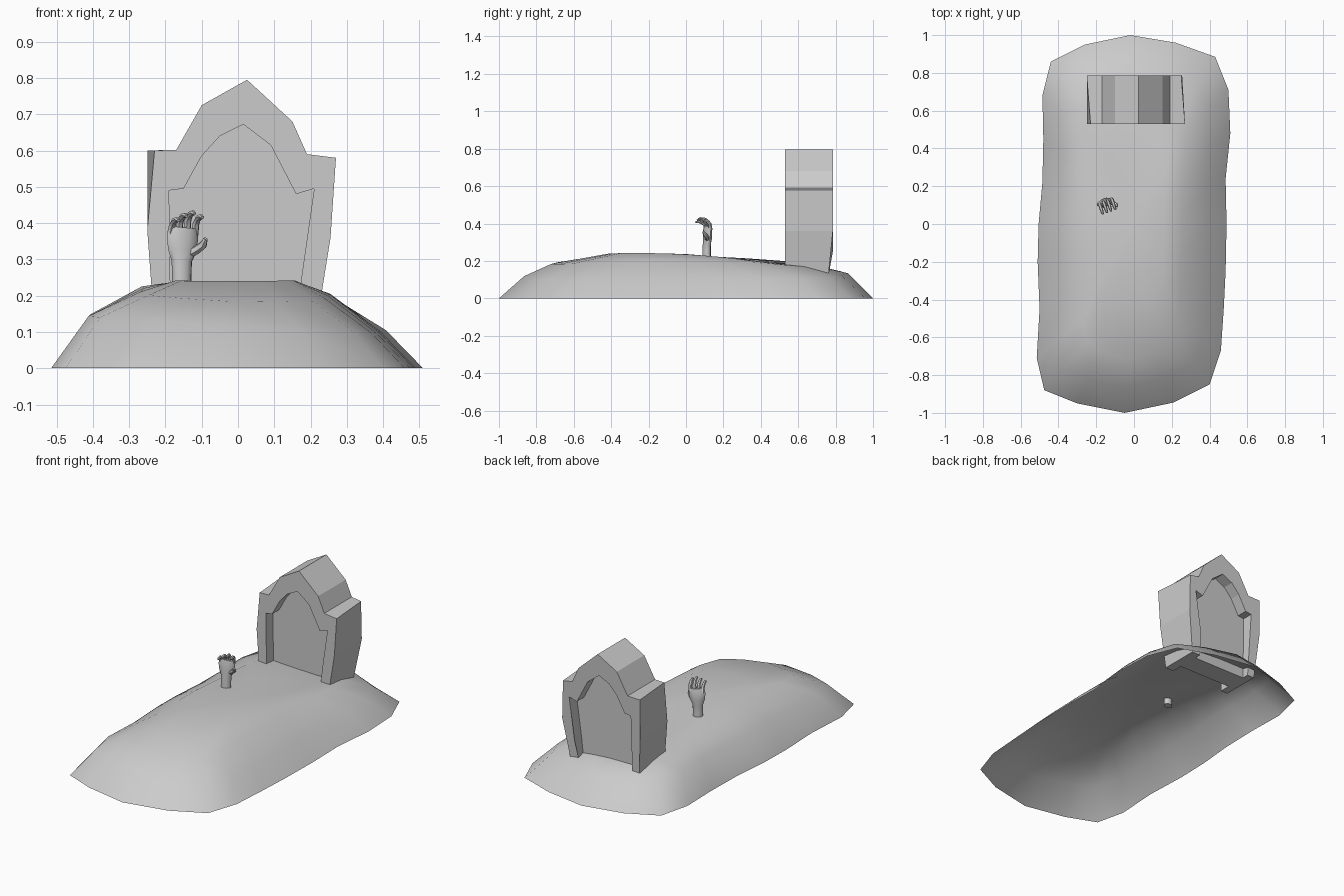
import bpy, bmesh, math
from mathutils import Vector

cube = bpy.data.objects.get("Cube")
if cube:
    bpy.data.objects.remove(cube, do_unlink=True)

# One plain grey for everything
grey = bpy.data.materials.new("plain grey")
grey.use_nodes = True
grey.diffuse_color = (0.6, 0.6, 0.6, 1)
grey.node_tree.nodes["Principled BSDF"].inputs["Base Color"].default_value = (0.6, 0.6, 0.6, 1)


def finish(name, bm, angle=None):
    bmesh.ops.recalc_face_normals(bm, faces=bm.faces)
    mesh = bpy.data.meshes.new(name)
    bm.to_mesh(mesh)
    bm.free()
    mesh.materials.append(grey)
    obj = bpy.data.objects.new(name, mesh)
    bpy.context.collection.objects.link(obj)
    if angle:
        bpy.ops.object.select_all(action='DESELECT')
        obj.select_set(True)
        bpy.context.view_layer.objects.active = obj
        bpy.ops.object.shade_smooth_by_angle(angle=math.radians(angle))
    return obj


def bridge(bm, a, b):
    n = len(a)
    for i in range(n):
        bm.faces.new((a[i], a[(i + 1) % n], b[(i + 1) % n], b[i]))


def prism(bm, profile, front, back):
    """Extrude an x-z outline along y."""
    a = [bm.verts.new((x, front, z)) for x, z in profile]
    b = [bm.verts.new((x, back, z)) for x, z in profile]
    bm.faces.new(a)
    bm.faces.new(b[::-1])
    bridge(bm, a, b)
    return a, b


def limb(name, path, sides=8, turn=0.0):
    """Loft ellipses along a path of (x, y, z, width radius, depth radius)."""
    bm = bmesh.new()
    pts = [Vector(p[:3]) for p in path]
    rings = []
    for i, p in enumerate(path):
        way = (pts[min(i + 1, len(pts) - 1)] - pts[max(i - 1, 0)]).normalized()
        side = Vector((math.cos(turn), math.sin(turn), 0))
        side = (side - way * side.dot(way)).normalized()
        deep = way.cross(side)
        angles = [math.tau * k / sides for k in range(sides)]
        rings.append([bm.verts.new(pts[i] + side * p[3] * math.cos(t) + deep * p[4] * math.sin(t))
                      for t in angles])
    for a, b in zip(rings, rings[1:]):
        bridge(bm, a, b)
    bm.faces.new(rings[0][::-1])
    bm.faces.new(rings[-1])
    return finish(name, bm, 50)


# Earth mound: an open shell of rings shrinking towards the crown
outline = [(-.02, 1), (.22, .96), (.43, .885), (.5, .71), (.51, .48), (.485, .24),
           (.49, 0), (.485, -.25), (.475, -.45), (.46, -.67), (.4, -.85), (.21, -.945),
           (-.05, -1), (-.3, -.95), (-.475, -.88), (-.515, -.71), (-.5, -.45), (-.51, -.2),
           (-.505, 0), (-.485, .22), (-.48, .45), (-.485, .68), (-.44, .86), (-.26, .95)]
levels = [(1, 1, lambda x, y: 0),
          (.8, .865, lambda x, y: .125 - .06 * x + .01 * y),
          (.52, .72, lambda x, y: .215 - .04 * x - .01 * y - .075 * y * y),
          (.33, .41, lambda x, y: .235 - .055 * y - .105 * y * y)]
bm = bmesh.new()
rings = [[bm.verts.new((x * sx, y * sy, height(x * sx, y * sy))) for x, y in outline]
         for sx, sy, height in levels]
for a, b in zip(rings, rings[1:]):
    bridge(bm, a, b)
crown = bm.verts.new((0, 0, .237))
for i, v in enumerate(rings[-1]):
    bm.faces.new((v, rings[-1][(i + 1) % len(outline)], crown))
finish("earth_mound", bm, 60)

# Headstone frame: pointed arch with two leaning legs
outer = [(-.23, .11), (-.25, .38), (-.25, .6), (-.17, .602), (-.1, .725), (.025, .795),
         (.15, .68), (.19, .59), (.27, .58), (.255, .36), (.215, .11)]
inner = [(.16, .11), (.175, .25), (.21, .495), (.16, .48), (.09, .615), (.015, .672),
         (-.05, .64), (-.1, .585), (-.15, .495), (-.19, .49), (-.185, .11)]
bm = bmesh.new()
front, back = prism(bm, outer + inner, .53, .785)
front[2].co.x += .02            # worn corners
back[8].co.x -= .02
for v in back:
    if v.co.z < .2:
        v.co.y -= .025
finish("headstone_frame", bm)

# Recessed panel inside the arch
bm = bmesh.new()
prism(bm, inner, .595, .72)
finish("headstone_panel", bm)

# Hand reaching out of the earth
turn = math.radians(20)
limb("hand_palm", [(-.155, .11, .19, .028, .022), (-.155, .11, .255, .028, .022),
                   (-.155, .112, .295, .03, .021), (-.153, .115, .325, .042, .022),
                   (-.153, .115, .36, .046, .02), (-.15, .115, .388, .04, .014)],
     10, turn)
fingers = [("little", -.186, .402), ("ring", -.164, .414),
           ("middle", -.142, .42), ("index", -.12, .41)]
for name, x, top in fingers:
    y = .118 + (x + .155) * math.tan(turn)
    limb(name + "_finger", [(x, y, .365, .011, .011), (x + .004, y - .003, top - .012, .01, .01),
                            (x + .01, y - .02, top + .003, .009, .009),
                            (x + .018, y - .045, top + .008, .008, .007),
                            (x + .022, y - .056, top + .005, .005, .004)], 6, turn)
limb("thumb", [(-.135, .115, .315, .014, .013), (-.112, .112, .328, .013, .012),
               (-.096, .102, .34, .012, .011), (-.089, .092, .357, .006, .006)], 6, turn)
